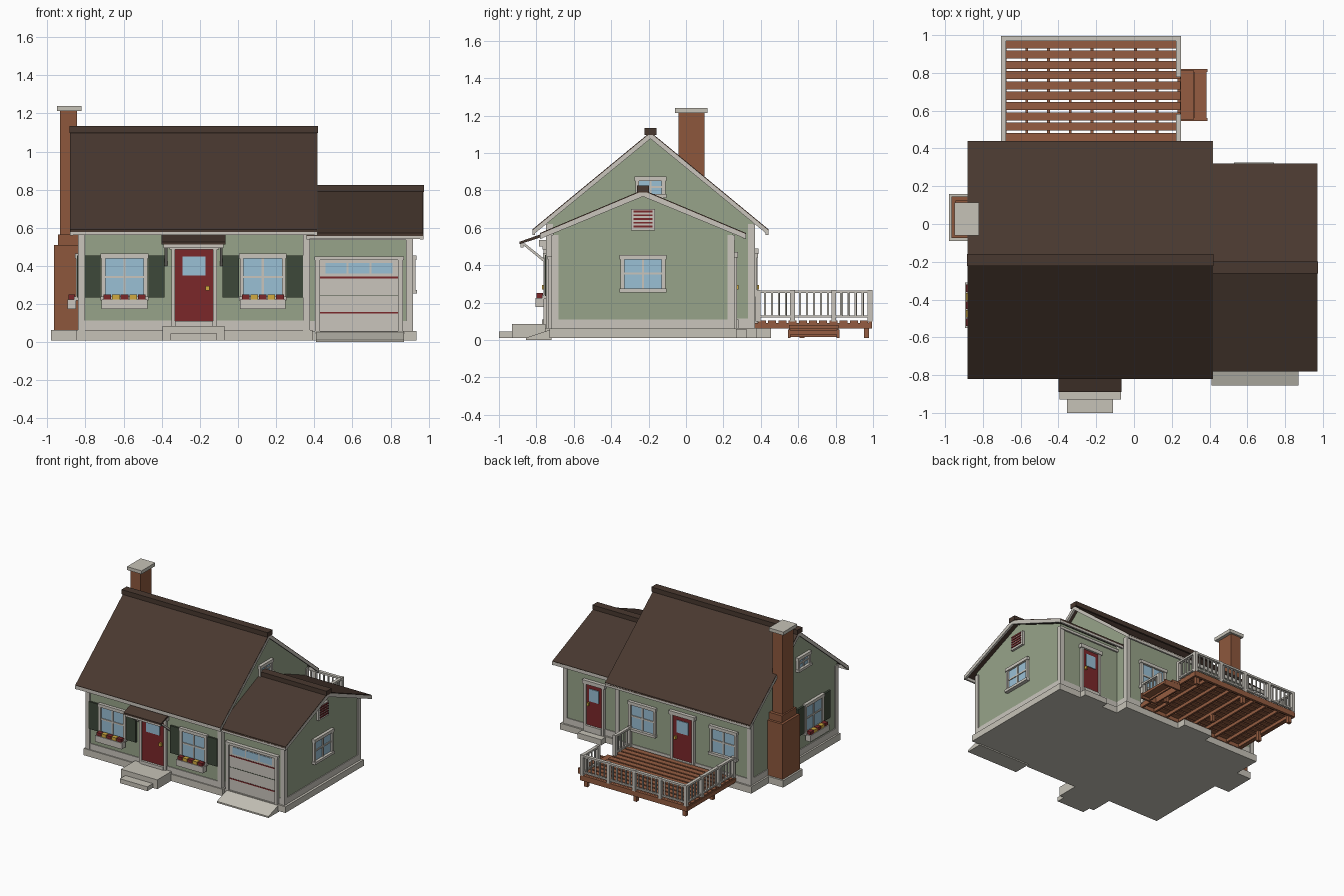
import bpy
import bmesh

cube = bpy.data.objects.get("Cube")
if cube:
    bpy.data.objects.remove(cube, do_unlink=True)


def material(name, red, green, blue):
    """Flat material from display colour values, converted to linear."""
    linear = [(c / 255) ** 2.2 for c in (red, green, blue)] + [1]
    mat = bpy.data.materials.new(name)
    mat.use_nodes = True
    mat.diffuse_color = linear
    mat.node_tree.nodes["Principled BSDF"].inputs["Base Color"].default_value = linear
    return mat


siding = material("sage siding", 150, 162, 136)
trim = material("off white trim", 200, 196, 187)
concrete = material("concrete", 197, 193, 182)
roofing = material("dark brown roofing", 74, 59, 51)
brick = material("brick", 140, 88, 63)
wood = material("deck wood", 147, 93, 67)
door_red = material("deep red", 122, 44, 46)
shutter_green = material("dark green", 64, 74, 60)
glass = material("window glass", 152, 190, 212)
brass = material("yellow", 208, 168, 66)


def finish(name, bm, mat):
    bmesh.ops.recalc_face_normals(bm, faces=bm.faces)
    mesh = bpy.data.meshes.new(name)
    bm.to_mesh(mesh)
    bm.free()
    mesh.materials.append(mat)
    bpy.context.collection.objects.link(bpy.data.objects.new(name, mesh))


def boxes(name, mat, *extents):
    """One object made of boxes, each given as x, x, y, y, z, z."""
    bm = bmesh.new()
    for xa, xb, ya, yb, za, zb in extents:
        verts = bmesh.ops.create_cube(bm, size=1)["verts"]
        bmesh.ops.scale(bm, verts=verts, vec=(abs(xb - xa), abs(yb - ya), abs(zb - za)))
        bmesh.ops.translate(bm, verts=verts, vec=((xa + xb) / 2, (ya + yb) / 2, (za + zb) / 2))
    finish(name, bm, mat)


def prism(name, mat, profile, *spans):
    """Extrude a (y, z) profile along each x span."""
    bm = bmesh.new()
    for xa, xb in spans:
        face = bm.faces.new([bm.verts.new((xa, y, z)) for y, z in profile])
        new = bmesh.ops.extrude_face_region(bm, geom=[face])["geom"]
        moved = [v for v in new if isinstance(v, bmesh.types.BMVert)]
        bmesh.ops.translate(bm, verts=moved, vec=(xb - xa, 0, 0))
    finish(name, bm, mat)


# Each wall: is it facing along x, its plane, and its outward sign
WALLS = {
    "front": (False, -.74, -1), "back": (False, .36, 1),
    "left": (True, -.83, -1), "right": (True, .37, 1),
    "garage_front": (False, -.71, -1), "garage_back": (False, .25, 1),
    "garage_right": (True, .91, 1),
}


def on_wall(wall, name, mat, *extents):
    """Boxes on a wall: along, along, outward, outward, z, z."""
    along_y, plane, sign = WALLS[wall]
    world = []
    for ua, ub, oa, ob, za, zb in extents:
        out = (plane + sign * oa, plane + sign * ob)
        world.append((*out, ua, ub, za, zb) if along_y else (ua, ub, *out, za, zb))
    boxes(f"{wall}_{name}", mat, *world)


def window(wall, u, low, high, half=.12, label="window"):
    edge, mid = half - .02, (low + high) / 2
    on_wall(wall, label + "_glass", glass, (u - edge, u + edge, 0, .008, low, high))
    on_wall(wall, label + "_frame", trim,
            (u - half, u - edge, 0, .02, low, high), (u + edge, u + half, 0, .02, low, high),
            (u - half - .005, u + half + .005, 0, .025, high - .015, high + .01),
            (u - half - .005, u + half + .005, 0, .03, low - .01, low + .01),
            (u - .006, u + .006, 0, .014, low, high),
            (u - edge, u + edge, 0, .014, mid - .006, mid + .006))


def shutters(wall, u):
    for side in (-1, 1):
        on_wall(wall, "shutter", shutter_green,
                (u + side * .125, u + side * .21, 0, .015, .235, .455))


def flower_box(wall, u):
    on_wall(wall, "flower_box", trim, (u - .12, u + .12, .02, .065, .175, .225))
    for mat, first in ((door_red, 0), (brass, 1)):
        starts = [u - .11 + .045 * i for i in range(first, 5, 2)]
        on_wall(wall, "flowers", mat, *[(s, s + .04, .025, .06, .22, .25) for s in starts])


def door(wall, u, half, top):
    on_wall(wall, "door", door_red, (u - half, u + half, 0, .012, .11, top))
    on_wall(wall, "door_glass", glass, (u - half * .6, u + half * .6, 0, .018, top - .135, top - .035))
    on_wall(wall, "door_knob", brass, (u + half * .6, u + half * .8, 0, .03, .27, .295))
    on_wall(wall, "door_frame", trim,
            (u - half - .02, u - half, 0, .022, .06, top), (u + half, u + half + .02, 0, .022, .06, top),
            (u - half - .03, u + half + .03, 0, .028, top, top + .03),
            (u - half, u + half, 0, .03, .06, .11))


# Foundation, steps and driveway
boxes("foundation", concrete, (-.85, .39, -.755, .38, .01, .065), (.36, .935, -.73, .27, .01, .06),
      (-.98, -.84, -.09, .16, .01, .065))
boxes("front_steps", concrete, (-.395, -.07, -.93, -.75, .01, .085), (-.355, -.11, -1, -.9, .01, .045))
boxes("back_steps", concrete, (-.36, -.1, .37, .455, .01, .06), (.53, .74, .26, .325, .01, .055))
prism("driveway", concrete, [(-.855, 0), (-.855, .012), (-.72, .057), (-.72, 0)], (.41, .87))


def gabled(name, x_start, x_end, roof_start, roof_end, centre, ridge, half, reach, slope):
    """Walls with gables, two roof slabs, rakes, fascias and ridge cap."""
    eave = ridge - slope * half - .02
    prism(name + "_walls", siding,
          [(centre - half, .06), (centre + half, .06), (centre + half, eave),
           (centre, ridge - .02), (centre - half, eave)], (x_start, x_end))
    drop = ridge - slope * reach
    for side, label in ((-1, "front"), (1, "back")):
        tip = centre + side * reach
        prism(f"{name}_{label}_roof", roofing,
              [(centre, ridge), (tip, drop), (tip, drop - .014), (centre, ridge - .014)],
              (roof_start, roof_end))
        prism(f"{name}_{label}_rakes", trim,
              [(centre, ridge - .006), (tip, drop - .006), (tip, drop - .032), (centre, ridge - .036)],
              (roof_start - .002, roof_start + .015), (roof_end - .015, roof_end + .002))
        boxes(f"{name}_{label}_fascia", trim,
              (roof_start, roof_end, tip, tip - side * .014, drop - .03, drop - .003))
    boxes(name + "_ridge_cap", roofing,
          (roof_start - .005, roof_end + .005, centre - .032, centre + .032, ridge - .015, ridge + .022))


gabled("house", -.83, .37, -.88, .415, -.19, 1.112, .55, .63, .825)
gabled("garage", .3, .91, .36, .97, -.23, .803, .48, .55, .42)

# Corner boards, base boards and friezes
boxes("corner_boards", trim,
      *[(x - .018, x + .018, y - .018, y + .018, .06, z)
        for x, y, z in ((-.82, -.73, .62), (.36, -.73, .62), (-.82, .35, .62), (.36, .35, .62),
                        (.9, -.7, .56), (.9, .24, .56))])
boxes("base_boards", trim, (-.836, .376, -.746, .366, .06, .115), (.36, .916, -.714, .256, .06, .11))
boxes("garage_friezes", trim, (.37, .915, -.722, -.7, .535, .555), (.37, .915, .24, .262, .535, .555))

# Windows, shutters and flower boxes
for u in (-.595, .13):
    window("front", u, .23, .455)
    shutters("front", u)
    flower_box("front", u)
    window("back", u, .24, .455)
window("left", -.43, .23, .455)
shutters("left", -.43)
flower_box("left", -.43)
window("garage_right", -.23, .265, .445)
window("right", -.19, .77, .865, .08, "attic_window")
window("left", -.3, .77, .865, .08, "attic_window")

# Gable vent with louvres
on_wall("garage_right", "vent_frame", trim, (-.295, -.165, 0, .018, .585, .7))
on_wall("garage_right", "vent_louvres", door_red,
        *[(-.28, -.18, .01, .024, .602 + .02 * i, .612 + .02 * i) for i in range(5)])

# Doors and entrance hood
door("front", -.23, .1, .485)
door("back", -.23, .085, .46)
door("garage_back", .635, .07, .44)
prism("entrance_hood", roofing, [(-.89, .525), (-.74, .578), (-.74, .56), (-.89, .512)], (-.4, -.065))
boxes("hood_fascia", trim, (-.39, -.075, -.885, -.87, .495, .516), (-.36, -.1, -.785, -.74, .5, .535))
prism("hood_brackets", trim, [(-.88, .515), (-.86, .515), (-.74, .42), (-.74, .4)],
      (-.385, -.37), (-.095, -.08))

# Garage door
on_wall("garage_front", "door_panels", trim, (.43, .84, 0, .012, .06, .43))
on_wall("garage_front", "door_stripes", door_red,
        *[(.43, .84, 0, .015, z, z + .009) for z in (.15, .335)])
on_wall("garage_front", "door_groove", shutter_green, (.43, .84, 0, .014, .244, .248))
on_wall("garage_front", "door_panes", glass,
        *[(.46 + .12 * i, .57 + .12 * i, 0, .016, .36, .415) for i in range(3)])
on_wall("garage_front", "door_surround", trim, (.405, .43, 0, .025, .06, .44),
        (.84, .865, 0, .025, .06, .44), (.4, .87, 0, .03, .43, .45))

# Chimney
boxes("chimney", brick, (-.965, -.825, -.075, .145, .06, .51), (-.945, -.825, -.06, .125, .5, .565),
      (-.933, -.845, -.04, .1, .55, 1.22))
boxes("chimney_cap", concrete, (-.95, -.82, -.06, .115, 1.213, 1.24))

# Deck: boards, joists, rim, legs and stairs
boxes("deck_boards", wood,
      *[(-.7, .245, .385 + .0545 * i, .428 + .0545 * i, .09, .103) for i in range(11)],
      (-.7, .245, .975, .995, .09, .103))
boxes("deck_joists", wood, *[(-.69 + .115 * i, -.675 + .115 * i, .37, .98, .065, .09) for i in range(9)])
boxes("deck_rim", wood, (-.705, .25, .975, .995, .06, .092), (-.705, -.69, .37, .99, .06, .092),
      (.235, .25, .37, .99, .06, .092), (-.7, .245, .37, .385, .06, .092))
boxes("deck_legs", wood, *[(x - .014, x + .014, y - .014, y + .014, .01, .09)
                           for x in (-.67, -.23, .21) for y in (.62, .965)])
boxes("deck_stairs", wood, (.245, .315, .55, .815, .06, .08), (.31, .385, .55, .815, .03, .05),
      (.25, .262, .55, .815, .015, .08), (.312, .324, .55, .815, .015, .06))
prism("stair_stringers", wood, [(.545, .01), (.56, .01), (.56, .055), (.545, .055)], (.245, .39))
prism("stair_stringer_far", wood, [(.805, .01), (.82, .01), (.82, .055), (.805, .055)], (.245, .39))


def railing(name, along_x, fixed, start, end):
    """Top and bottom rails with evenly spaced balusters."""
    parts = [(start, end, .013, .25, .265), (start, end, .008, .12, .132)]
    count = round((end - start) / .038)
    for i in range(1, count):
        u = start + (end - start) * i / count
        parts.append((u - .005, u + .005, .005, .125, .255))
    boxes(name, trim, *[(a, b, fixed - w, fixed + w, low, high) if along_x
                        else (fixed - w, fixed + w, a, b, low, high) for a, b, w, low, high in parts])


railing("back_railing", True, .983, -.69, .235)
railing("left_railing", False, -.69, .385, .983)
railing("right_railing_near", False, .235, .385, .57)
railing("right_railing_far", False, .235, .79, .983)
posts = [(x, .983) for x in (-.69, -.46, -.23, 0, .235)]
posts += [(x, y) for x in (-.69, .235) for y in (.385, .57, .79)]
boxes("railing_posts", trim, *[(x - .013, x + .013, y - .013, y + .013, .1, .268) for x, y in posts])
